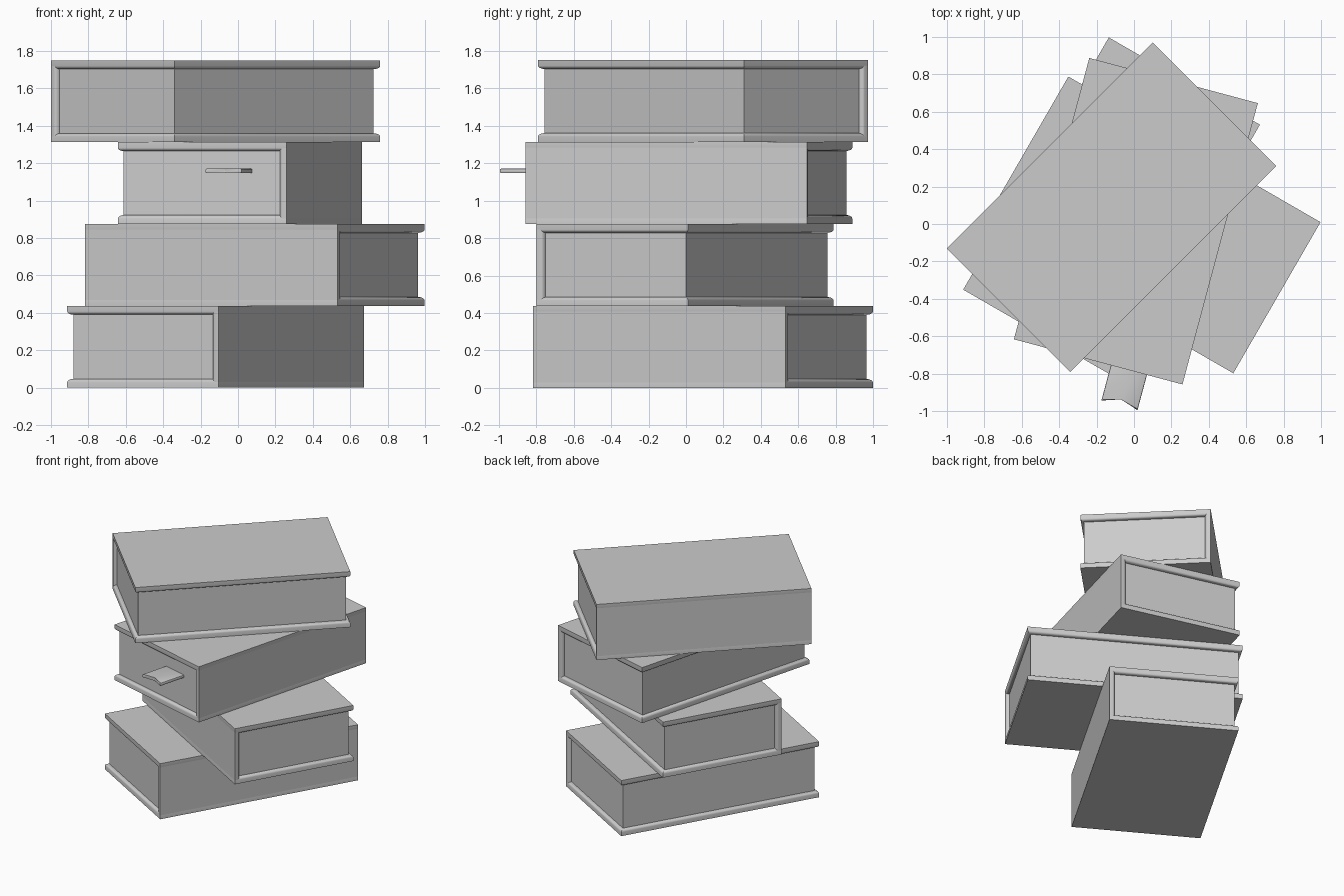
import bpy
import bmesh
from math import radians, sin, cos, pi
from mathutils import Matrix, Vector

cube = bpy.data.objects.get("Cube")
if cube:
    bpy.data.objects.remove(cube, do_unlink=True)

grey = bpy.data.materials.new("plain_grey")
grey.use_nodes = True
colour = (0.6, 0.6, 0.6, 1)
grey.diffuse_color = colour
grey.node_tree.nodes["Principled BSDF"].inputs["Base Color"].default_value = colour

WIDTH, LENGTH, HEIGHT = 0.933, 1.557, 0.4375
OVERHANG, EDGE, LIP = 0.025, 0.03, 0.018
SPINE = 0.024  # flat edge of the spine, before its rounded lip
X, Y, Z = WIDTH / 2, LENGTH / 2, HEIGHT / 2


def finish(name, bm, place):
    """Turn a bmesh into a placed, coloured, smooth-shaded object."""
    bmesh.ops.recalc_face_normals(bm, faces=bm.faces)
    mesh = bpy.data.meshes.new(name)
    bm.to_mesh(mesh)
    bm.free()
    mesh.materials.append(grey)
    obj = bpy.data.objects.new(name, mesh)
    bpy.context.collection.objects.link(obj)
    obj.matrix_world = place
    bpy.ops.object.select_all(action='DESELECT')
    obj.select_set(True)
    bpy.context.view_layer.objects.active = obj
    bpy.ops.object.shade_smooth_by_angle(angle=radians(35))


def loft(rings):
    """Closed solid through a list of equal-length point rings."""
    bm = bmesh.new()
    loops = [[bm.verts.new(p) for p in ring] for ring in rings]
    n = len(loops[0])
    for low, high in zip(loops, loops[1:]):
        for i in range(n):
            j = (i + 1) % n
            bm.faces.new((low[i], low[j], high[j], high[i]))
    bm.faces.new(loops[0])
    bm.faces.new(loops[-1])
    return bm


def rect(a, b, h):
    return [(-a, -b, h), (a, -b, h), (a, b, h), (-a, b, h)]


def lip_steps(edge):
    """Depth and inset pairs: a flat edge, then a rounded inner lip."""
    steps = [(0, 0)]
    for i in range(6):
        t = i / 5 * pi / 2
        steps.append((edge + LIP * sin(t), (OVERHANG + 0.005) * (1 - cos(t))))
    return steps


def board(name, place, side):
    rings = [rect(X - s, Y - s, side * (Z - d)) for d, s in lip_steps(EDGE)]
    finish(name, loft(rings), place)


def spine(name, place):
    rings = []
    for d, s in lip_steps(SPINE):
        ring = rect(Z - EDGE, Y - s, 0)
        rings.append([(X - d, y, z) for z, y, _ in ring])
    finish(name, loft(rings), place)


def pages(name, place):
    bm = bmesh.new()
    bmesh.ops.create_cube(bm, size=1)
    bmesh.ops.scale(bm, verts=bm.verts, vec=Vector(
        (WIDTH - OVERHANG - 0.02, LENGTH - 2 * OVERHANG, HEIGHT - 0.04)))
    bmesh.ops.translate(bm, verts=bm.verts, vec=Vector((OVERHANG / 2 - 0.01, 0, 0)))
    finish(name, bm, place)


def ribbon(name, place):
    """Swallow-tailed page marker with softened edges."""
    outline = [(0.07, -0.6), (0.07, -0.975), (0.17, -0.935), (0.27, -0.975), (0.27, -0.6)]
    bm = loft([[(x, y, h) for x, y in outline] for h in (0.053, 0.077)])
    bmesh.ops.bevel(bm, geom=bm.edges[:], offset=0.006, segments=2,
                    affect='EDGES', profile=0.5)
    finish(name, bm, place)


# Each book: centre x, centre y, direction its spine faces in degrees
stack = [(-0.12, 0.09, -30), (0.09, -0.005, -120), (0.01, 0.015, -15), (-0.12, 0.09, 135)]
names = ["bottom_book", "lower_book", "upper_book", "top_book"]

for level, (book, (x, y, angle)) in enumerate(zip(names, stack)):
    place = (Matrix.Translation((x, y, (level + 0.5) * HEIGHT))
             @ Matrix.Rotation(radians(angle), 4, 'Z'))
    board(book + "_front_cover", place, 1)
    board(book + "_back_cover", place, -1)
    spine(book + "_spine", place)
    pages(book + "_pages", place)
    if book == "upper_book":
        ribbon(book + "_ribbon", place)
